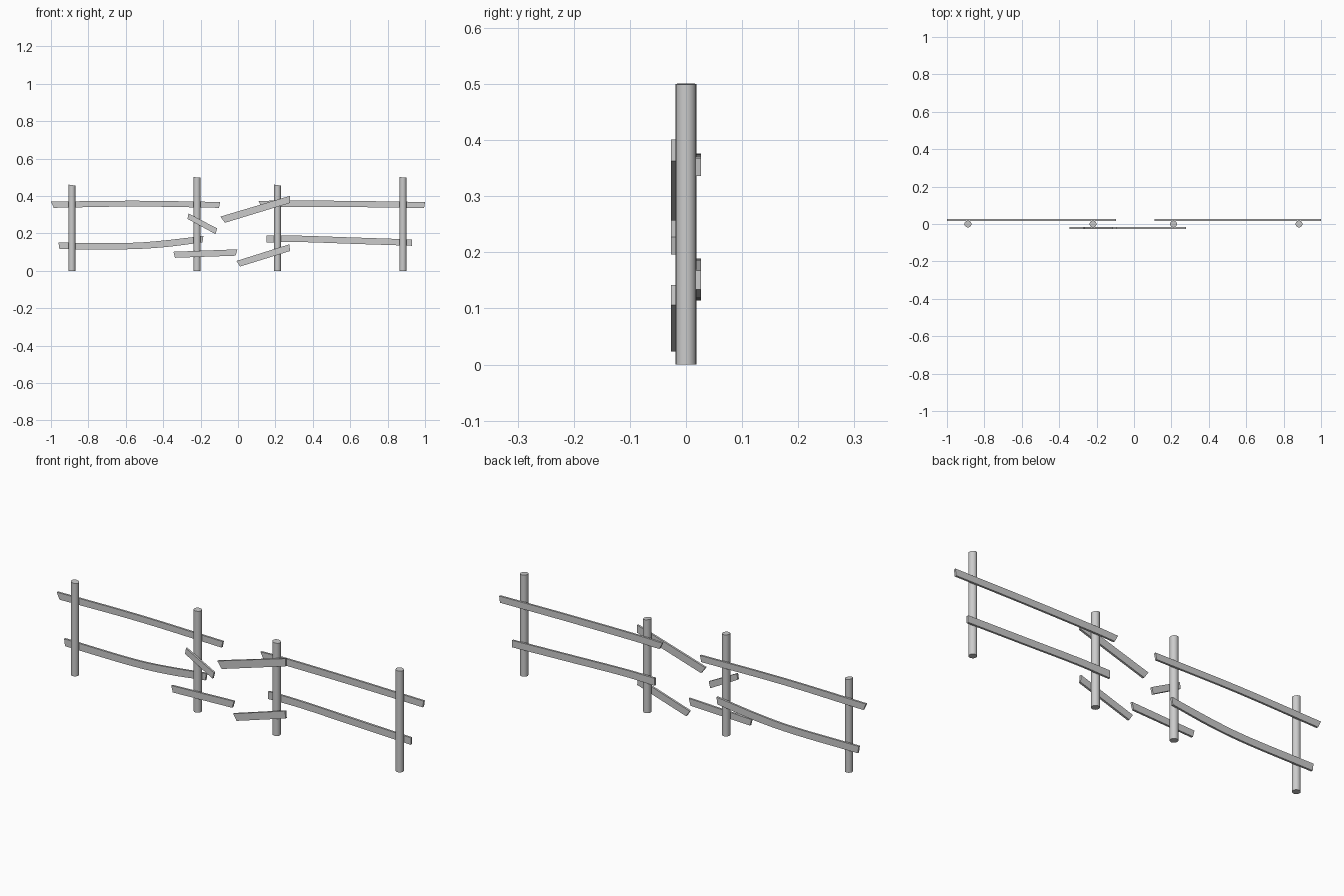
import bpy, bmesh
from mathutils import Vector

if "Cube" in bpy.data.objects:
    bpy.data.objects.remove(bpy.data.objects["Cube"])


def smooth_path(pts, steps=4):
    """Catmull-Rom curve through the points; straight lines for two points."""
    p = [Vector(q) for q in pts]
    if len(p) == 2:
        return p
    p = [2 * p[0] - p[1]] + p + [2 * p[-1] - p[-2]]
    out = []
    for a, b, c, d in zip(p, p[1:], p[2:], p[3:]):
        for i in range(steps):
            t = i / steps
            out.append(0.5 * (2 * b + (c - a) * t + (2 * a - 5 * b + 4 * c - d) * t ** 2
                              + (3 * b - a - 3 * c + d) * t ** 3))
    return out + [p[-2]]


def finish(name, bm):
    bmesh.ops.recalc_face_normals(bm, faces=bm.faces)
    mesh = bpy.data.meshes.new(name)
    bm.to_mesh(mesh)
    bm.free()
    obj = bpy.data.objects.new(name, mesh)
    bpy.context.collection.objects.link(obj)
    bpy.ops.object.select_all(action='DESELECT')
    obj.select_set(True)
    bpy.context.view_layer.objects.active = obj
    bpy.ops.object.shade_smooth_by_angle()


def plank(name, top, bottom, y0, y1):
    """Board swept between a top and a bottom edge, given in x and z."""
    bm = bmesh.new()
    rings = []
    for t, b in zip(smooth_path(top), smooth_path(bottom)):
        rings.append([bm.verts.new(co) for co in
                      ((t.x, y0, t.y), (t.x, y1, t.y), (b.x, y1, b.y), (b.x, y0, b.y))])
    for r, s in zip(rings, rings[1:]):
        for i in range(4):
            j = (i + 1) % 4
            bm.faces.new((r[i], r[j], s[j], s[i]))
    bm.faces.new(rings[0])
    bm.faces.new(rings[-1])
    finish(name, bm)


def post(name, x, height, slant):
    """Round post whose sawn top falls slightly to the right."""
    r = 0.0185
    bm = bmesh.new()
    bmesh.ops.create_cone(bm, cap_ends=True, segments=20, radius1=r, radius2=r, depth=height)
    for v in bm.verts:
        v.co.z += height / 2
        if v.co.z > height / 2:
            v.co.z -= slant * (v.co.x / r + 1) / 2
        v.co.x += x
    finish(name, bm)


# Posts
for i, (x, h, s) in enumerate([(-0.888, 0.461, 0.005), (-0.219, 0.501, 0.002),
                               (0.211, 0.461, 0.005), (0.882, 0.501, 0.002)]):
    post(f"post_{i + 1}", x, h, s)

# Long rails on the back of the posts
rails = {
    "upper_rail_left": ([(-1, .370), (-.55, .375), (-.095, .368)],
                        [(-.985, .337), (-.55, .344), (-.102, .337)]),
    "upper_rail_right": ([(.11, .373), (.25, .376), (.6, .374), (1, .368)],
                         [(.127, .340), (.25, .342), (.6, .341), (.995, .336)]),
    "lower_rail_left": ([(-.96, .151), (-.61, .149), (-.42, .160), (-.185, .187)],
                        [(-.955, .116), (-.61, .115), (-.40, .126), (-.19, .152)]),
    "lower_rail_right": ([(.153, .189), (.33, .188), (.6, .179), (.93, .168)],
                         [(.153, .152), (.33, .154), (.6, .145), (.93, .134)]),
}
for name, (top, bottom) in rails.items():
    plank(name, top, bottom, 0.017, 0.027)

# Broken boards on the front of the posts
boards = {
    "broken_board_upper_left": ([(-.265, .307), (-.112, .227)], [(-.270, .278), (-.120, .196)]),
    "broken_board_lower_left": ([(-.345, .102), (-.003, .115)], [(-.337, .070), (-.013, .081)]),
    "broken_board_upper_right": ([(-.094, .290), (.278, .401)], [(-.070, .257), (.278, .363)]),
    "broken_board_lower_right": ([(-.008, .053), (.275, .142)], [(.011, .023), (.278, .106)]),
}
for name, (top, bottom) in boards.items():
    plank(name, top, bottom, -0.027, -0.017)
